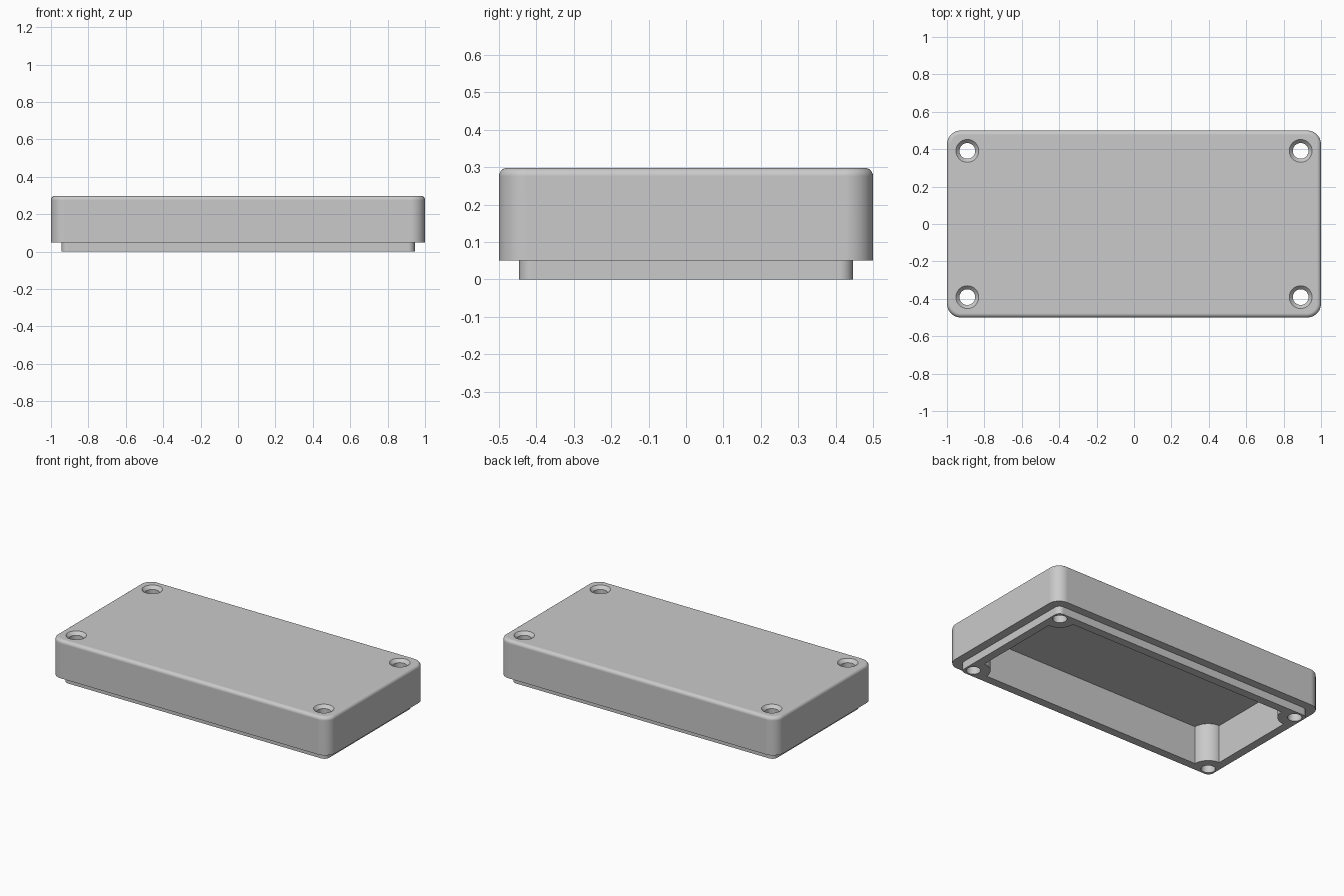
import bpy, bmesh, math

if "Cube" in bpy.data.objects:
    bpy.data.objects.remove(bpy.data.objects["Cube"])

HX, HY, TOP = 1.0, 0.5, 0.298   # half size and height of the shell
BX, BY = 0.891, 0.391           # screw centres and inner wall position
grey = bpy.data.materials.new("plain grey")
grey.diffuse_color = (0.59, 0.59, 0.59, 1)
grey.use_nodes = True
grey.node_tree.nodes["Principled BSDF"].inputs["Base Color"].default_value = grey.diffuse_color
CORNERS = [(1, 1), (-1, 1), (-1, -1), (1, -1)]


def rounded_rect(hx, hy, r, n=12):
    """Counter-clockwise rounded rectangle outline."""
    pts = []
    for k, (sx, sy) in enumerate(CORNERS):
        for i in range(n + 1):
            a = math.pi / 2 * (k + i / n)
            pts.append((sx * (hx - r) + r * math.cos(a),
                        sy * (hy - r) + r * math.sin(a)))
    return pts


def notched_rect(hx, hy, r, n=16):
    """Rectangle outline with round bosses biting into its corners."""
    pts = []
    for k, (sx, sy) in enumerate(CORNERS):
        for i in range(n + 1):
            a = math.pi / 2 * (k + 3 - i / n)
            pts.append((sx * hx + r * math.cos(a), sy * hy + r * math.sin(a)))
    return pts


def circle(cx, cy, r, n=40):
    return [(cx + r * math.cos(2 * math.pi * i / n),
             cy + r * math.sin(2 * math.pi * i / n)) for i in range(n)]


def loft(name, rings):
    """Solid through a stack of (outline, z) rings, capped at both ends."""
    bm = bmesh.new()
    loops = [[bm.verts.new((x, y, z)) for x, y in pts] for pts, z in rings]
    n = len(loops[0])
    for a, b in zip(loops, loops[1:]):
        for i in range(n):
            j = (i + 1) % n
            bm.faces.new((a[i], a[j], b[j], b[i]))
    bm.faces.new(loops[0][::-1])
    bm.faces.new(loops[-1])
    bmesh.ops.recalc_face_normals(bm, faces=bm.faces)
    me = bpy.data.meshes.new(name)
    bm.to_mesh(me)
    bm.free()
    me.materials.append(grey)
    ob = bpy.data.objects.new(name, me)
    bpy.context.collection.objects.link(ob)
    return ob


# Lid shell: locating lip, straight walls, filleted top edge
rings = [(rounded_rect(0.945, 0.446, 0.035), z) for z in (0, 0.05)]
rings.append((rounded_rect(HX, HY, 0.075), 0.05))
f = 0.022
for i in range(7):
    a = math.pi / 2 * i / 6
    d = f * (1 - math.cos(a))
    rings.append((rounded_rect(HX - d, HY - d, 0.075 - d), TOP - f + f * math.sin(a)))
lid = loft("lid", rings)

# Cavity, leaving round corner bosses
cutters = [loft("cavity_cutter", [(notched_rect(BX, BY, 0.1), z) for z in (-0.1, 0.247)])]

# Countersunk through holes
for sx, sy in CORNERS:
    profile = [(0.042, -0.1), (0.042, TOP - 0.02), (0.061, TOP), (0.061, 0.4)]
    cutters.append(loft("screw_hole_cutter",
                        [(circle(sx * BX, sy * BY, r), z) for r, z in profile]))

bpy.context.view_layer.objects.active = lid
lid.select_set(True)
for c in cutters:
    m = lid.modifiers.new("cut", 'BOOLEAN')
    m.operation, m.solver, m.object = 'DIFFERENCE', 'EXACT', c
    bpy.ops.object.modifier_apply(modifier=m.name)
    bpy.data.objects.remove(c)

# Smooth fillets with flat large faces
bpy.ops.object.shade_smooth_by_angle(angle=math.radians(25))
w = lid.modifiers.new("weighted_normals", 'WEIGHTED_NORMAL')
w.keep_sharp = True
